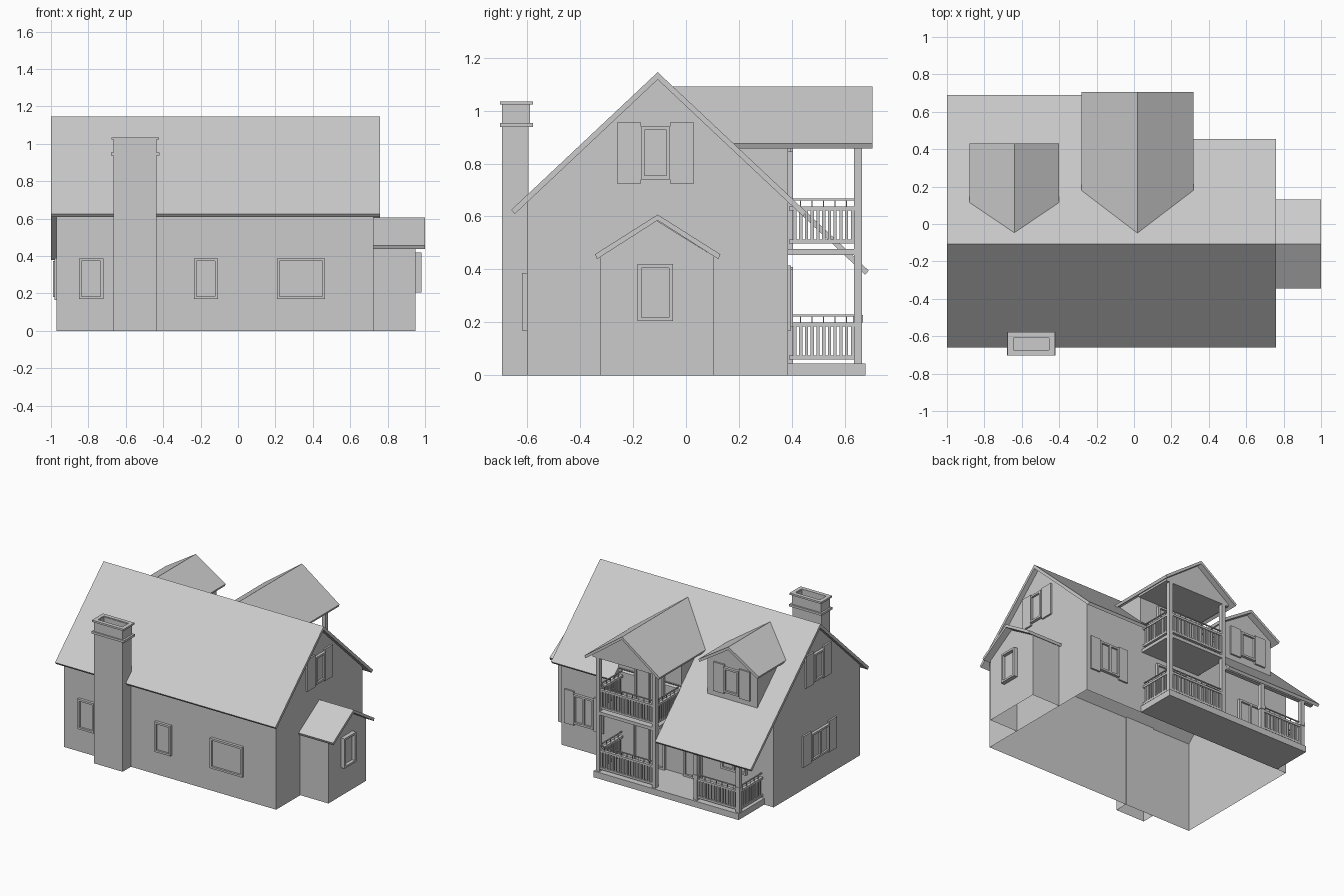
import bpy, bmesh
from mathutils import Vector

if "Cube" in bpy.data.objects:
    bpy.data.objects.remove(bpy.data.objects["Cube"])

RIDGE_Y, RIDGE_Z, SLOPE = -0.107, 1.145, 0.94


def roof_z(y):
    return RIDGE_Z - SLOPE * abs(y - RIDGE_Y)


def finish(name, bm):
    bmesh.ops.recalc_face_normals(bm, faces=bm.faces[:])
    me = bpy.data.meshes.new(name)
    bm.to_mesh(me)
    bm.free()
    ob = bpy.data.objects.new(name, me)
    bpy.context.collection.objects.link(ob)
    return ob


def boxes(name, items, open_bottom=False):
    """One object made of boxes given as (x0, x1, y0, y1, z0, z1)."""
    bm = bmesh.new()
    for x0, x1, y0, y1, z0, z1 in items:
        vs = bmesh.ops.create_cube(bm, size=1)["verts"]
        for v in vs:
            v.co = Vector(((x0 + x1) / 2 + v.co.x * (x1 - x0),
                           (y0 + y1) / 2 + v.co.y * (y1 - y0),
                           (z0 + z1) / 2 + v.co.z * (z1 - z0)))
    if open_bottom:
        drop_faces(bm, [(0, 0, -1)])
    return finish(name, bm)


def drop_faces(bm, normals):
    bm.normal_update()
    gone = [f for f in bm.faces if any(f.normal.dot(Vector(n)) > 0.99 for n in normals)]
    bmesh.ops.delete(bm, geom=gone, context="FACES")


def prism(name, profile, axis, a, b, drop=(), clip=False):
    """Extrude a (y,z) profile along x, or an (x,z) profile along y."""
    bm = bmesh.new()
    put = (lambda u, z, w: (w, u, z)) if axis == "x" else (lambda u, z, w: (u, w, z))
    rings = [[bm.verts.new(put(u, z, w)) for u, z in profile] for w in (a, b)]
    n = len(profile)
    for r in rings:
        bm.faces.new(r)
    for i in range(n):
        j = (i + 1) % n
        bm.faces.new((rings[0][i], rings[0][j], rings[1][j], rings[1][i]))
    bmesh.ops.recalc_face_normals(bm, faces=bm.faces[:])
    drop_faces(bm, drop)
    if clip:  # keep only what stands above the rear slope of the main roof
        bmesh.ops.bisect_plane(bm, geom=bm.verts[:] + bm.edges[:] + bm.faces[:],
                               plane_co=(0, RIDGE_Y, RIDGE_Z - 0.01),
                               plane_no=(0, SLOPE, 1), clear_inner=True)
    return finish(name, bm)


def chevron(c, half, z_top, z_eave, t=0.018):
    return [(c - half, z_eave), (c, z_top), (c + half, z_eave),
            (c + half - 0.008, z_eave - t), (c, z_top - t * 1.2), (c - half + 0.008, z_eave - t)]


def slope_slab(name, y_end, x0, x1):
    """Part of the main roof from ridge to eave."""
    s = 1 if y_end > RIDGE_Y else -1
    ze = roof_z(y_end)
    prism(name, [(RIDGE_Y, RIDGE_Z), (y_end, ze), (y_end - s * 0.013, ze - 0.016),
                 (RIDGE_Y, RIDGE_Z - 0.028)], "x", x0, x1)


def window(name, axis, wall, s, u0, u1, z0, z1, shutter=0.0, depth=0.02, mullion=False):
    """Framed window on a wall plane facing direction s along the axis."""
    f = 0.014
    parts = [(u0, u0 + f, z0, z1, depth), (u1 - f, u1, z0, z1, depth),
             (u0 + f, u1 - f, z0, z0 + f, depth), (u0 + f, u1 - f, z1 - f, z1, depth),
             (u0 + f, u1 - f, z0 + f, z1 - f, 0.006)]
    if mullion:
        m = (u0 + u1) / 2
        parts.append((m - 0.007, m + 0.007, z0 + f, z1 - f, depth))
    if shutter:
        parts += [(u0 - shutter, u0, z0 - 0.015, z1 + 0.015, 0.012),
                  (u1, u1 + shutter, z0 - 0.015, z1 + 0.015, 0.012)]
    out = []
    for a, b, c, d, t in parts:
        w0, w1 = sorted((wall, wall + s * t))
        out.append((w0, w1, a, b, c, d) if axis == "x" else (a, b, w0, w1, c, d))
    boxes(name, out)


def railing(name, axis, fixed, a, b, z):
    """Two rails, close balusters and a thin handrail on spaced pins."""
    bars = [(a, b, z + 0.015, z + 0.03, 0.009), (a, b, z + 0.14, z + 0.155, 0.011),
            (a, b, z + 0.178, z + 0.184, 0.004)]
    n = max(2, round((b - a) / 0.022))
    for i in range(1, n):
        u = a + (b - a) * i / n
        bars.append((u - 0.006, u + 0.006, z + 0.03, z + 0.14, 0.006))
        if i % 2 == 0:
            bars.append((u - 0.002, u + 0.002, z + 0.155, z + 0.178, 0.002))
    boxes(name, [(p, q, fixed - h, fixed + h, c, d) if axis == "x" else
                 (fixed - h, fixed + h, p, q, c, d) for p, q, c, d, h in bars])


def ring(x0, x1, y0, y1, z0, z1, t):
    return [(x0, x1, y0, y0 + t, z0, z1), (x0, x1, y1 - t, y1, z0, z1),
            (x0, x0 + t, y0 + t, y1 - t, z0, z1), (x1 - t, x1, y0 + t, y1 - t, z0, z1)]


DOWN = (0, 0, -1)

# main walls and roof
prism("main_walls", [(-0.6, 0), (-0.6, roof_z(-0.6) - 0.028), (RIDGE_Y, RIDGE_Z - 0.028),
                     (0.385, roof_z(0.385) - 0.028), (0.385, 0)], "x", -0.97, 0.725, [DOWN])
slope_slab("front_roof", -0.66, -1.0, 0.76)
slope_slab("porch_side_roof", 0.69, -1.0, -0.235)
slope_slab("middle_roof", 0.387, -0.235, 0.27)
slope_slab("right_rear_roof", 0.455, 0.27, 0.76)

# side wing
prism("wing_walls", [(-0.325, 0), (-0.325, 0.45), (-0.11, 0.584), (0.105, 0.45), (0.105, 0)],
      "x", 0.725, 0.95, [DOWN, (-1, 0, 0)])
prism("wing_roof", chevron(-0.107, 0.237, 0.607, 0.457), "x", 0.725, 1.0)
window("wing_window", "x", 0.95, 1, -0.183, -0.05, 0.205, 0.42, depth=0.03)

# chimney
boxes("chimney_shaft", [(-0.665, -0.435, -0.695, -0.595, 0, 0.95)], open_bottom=True)
boxes("chimney_top", ring(-0.665, -0.435, -0.695, -0.59, 0.94, 1.03, 0.02)
      + ring(-0.678, -0.42, -0.703, -0.578, 0.937, 0.953, 0.03)
      + ring(-0.675, -0.423, -0.703, -0.578, 1.022, 1.035, 0.028))

# wall windows
for i, (a, b) in enumerate([(-0.85, -0.72), (-0.235, -0.108), (0.208, 0.465)]):
    window(f"front_window_{i}", "y", -0.6, -1, a, b, 0.17, 0.387)
for side, wall, s in (("right", 0.725, 1), ("left", -0.97, -1)):
    window(f"{side}_gable_window", "x", wall, s, -0.17, -0.06, 0.74, 0.94, shutter=0.09)
window("left_lower_window", "x", -0.97, -1, -0.23, -0.03, 0.18, 0.375, shutter=0.09, mullion=True)
window("rear_right_window", "y", 0.385, 1, 0.46, 0.62, 0.185, 0.4, shutter=0.075, mullion=True)
window("porch_window", "y", 0.385, 1, -0.76, -0.56, 0.18, 0.4, mullion=True)
window("porch_door", "y", 0.385, 1, -0.4, -0.26, 0.045, 0.41)
window("lower_bay_door", "y", 0.385, 1, -0.11, 0.14, 0.045, 0.41, mullion=True)

# dormer
DX = -0.64
prism("dormer_walls", [(DX - 0.2, 0.6), (DX - 0.2, 0.94), (DX, 1.065), (DX + 0.2, 0.94),
                       (DX + 0.2, 0.6)], "y", -0.1, 0.385, clip=True)
prism("dormer_roof", chevron(DX, 0.24, 1.088, 0.936), "y", -0.1, 0.43, clip=True)
window("dormer_window", "y", 0.385, 1, DX - 0.06, DX + 0.06, 0.735, 0.915, shutter=0.085)

# balcony bay
BX = 0.018
prism("bay_wall", [(BX - 0.25, 0.6), (BX - 0.25, 0.88), (BX, 1.06), (BX + 0.25, 0.88),
                   (BX + 0.25, 0.6)], "y", -0.1, 0.385, clip=True)
prism("balcony_roof", chevron(BX, 0.3, 1.09, 0.875), "y", -0.1, 0.705, clip=True)
prism("balcony_gable", [(BX - 0.265, 0.862), (BX - 0.265, 0.88), (BX, 1.068),
                        (BX + 0.265, 0.88), (BX + 0.265, 0.862)], "y", 0.385, 0.665)
window("balcony_door", "y", 0.385, 1, -0.1, 0.13, 0.475, 0.845, mullion=True)
PL, PR, PY = -0.208, 0.24, 0.65
boxes("balcony_floor", [(PL - 0.015, PR + 0.015, 0.385, 0.665, 0.455, 0.478)])
boxes("balcony_posts", [(x - 0.015, x + 0.015, PY - 0.015, PY + 0.015, 0.045, 0.865)
                        for x in (PL, PR)])
for level, z in (("lower", 0.045), ("upper", 0.483)):
    railing(f"{level}_front_railing", "x", PY, PL, PR, z)
    railing(f"{level}_right_railing", "y", PR, 0.39, PY, z)
railing("upper_left_railing", "y", PL, 0.39, PY, 0.483)

# porch
boxes("porch_deck", [(-0.895, 0.265, 0.385, 0.678, 0, 0.045)])
boxes("porch_posts", [(x - 0.015, x + 0.015, PY - 0.015, PY + 0.015, 0.045, 0.415)
                      for x in (-0.878, -0.54)]
      + [(x - 0.019, x + 0.019, PY - 0.019, PY + 0.019, 0.2, 0.228) for x in (-0.878, -0.54)])
boxes("porch_beam", [(-0.97, -0.22, PY - 0.016, PY + 0.012, 0.383, 0.412)])
railing("porch_front_railing", "x", PY, -0.878, -0.54, 0.045)
railing("porch_side_railing", "y", -0.878, 0.39, PY, 0.045)
